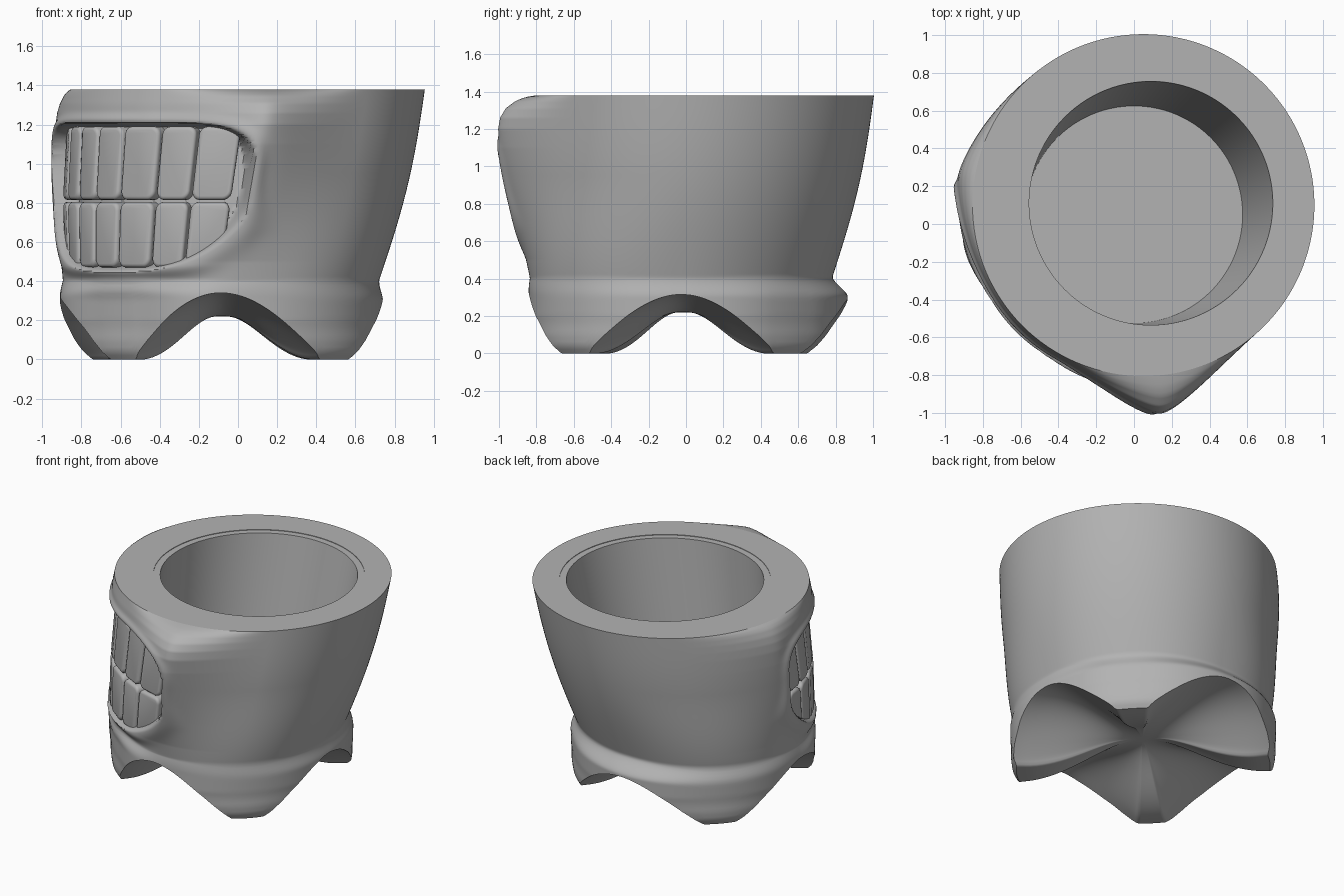
import bpy, bmesh, math
from mathutils import Vector

if "Cube" in bpy.data.objects:
    bpy.data.objects.remove(bpy.data.objects["Cube"], do_unlink=True)

TOP = 1.38
WAIST = 0.42      # height where the tub meets the legs
N = 360
MOUTH = 223.5     # direction the mouth faces, in degrees

stone = bpy.data.materials.new("grey stone")
stone.use_nodes = True
stone.diffuse_color = (0.45, 0.45, 0.45, 1)
stone.node_tree.nodes["Principled BSDF"].inputs["Base Color"].default_value = (0.45, 0.45, 0.45, 1)


def finish(name, bm, angle):
    bmesh.ops.recalc_face_normals(bm, faces=bm.faces)
    mesh = bpy.data.meshes.new(name)
    bm.to_mesh(mesh)
    bm.free()
    obj = bpy.data.objects.new(name, mesh)
    bpy.context.collection.objects.link(obj)
    mesh.materials.append(stone)
    bpy.ops.object.select_all(action='DESELECT')
    obj.select_set(True)
    bpy.context.view_layer.objects.active = obj
    bpy.ops.object.shade_smooth_by_angle(angle=math.radians(angle))


def loft(name, rings, sharp_row):
    """Skin a stack of closed rings, cap both ends, crease one ring."""
    bm = bmesh.new()
    rows = [[bm.verts.new(p) for p in ring] for ring in rings]
    for low, high in zip(rows, rows[1:]):
        for i in range(N):
            j = (i + 1) % N
            bm.faces.new((low[i], low[j], high[j], high[i]))
    bm.faces.new(rows[0][::-1])
    bm.faces.new(rows[-1])
    crease = rows[sharp_row]
    for i in range(N):
        bm.edges.get((crease[i], crease[i - 1])).smooth = False
    finish(name, bm, 45)


def table(points, x):
    """Linear interpolation in a short list of pairs."""
    if x <= points[0][0]:
        return points[0][1]
    for (x0, y0), (x1, y1) in zip(points, points[1:]):
        if x <= x1:
            return y0 + (y1 - y0) * (x - x0) / (x1 - x0)
    return points[-1][1]


def smooth(a, b, x):
    t = min(1, max(0, (x - a) / (b - a)))
    return t * t * (3 - 2 * t)


def polar(center, deg, r, z):
    a = math.radians(deg)
    return Vector((center[0] + r * math.cos(a), center[1] + r * math.sin(a), z))


def turn(deg, where):
    """Smallest angle between two directions."""
    return abs((deg - where + 180) % 360 - 180)


def flank(deg):
    """One at the two legs beside the mouth, zero at the others."""
    return max(0, -math.sin(math.radians(2 * deg))) ** 1.5


ANGLES = [360 * i / N for i in range(N)]


def circle(center, r, z):
    return [polar(center, a, r, z) for a in ANGLES]


# Body: a leaning, widening tub, flattened behind the teeth
def center(z):
    t = (z - 0.4) / 0.98
    return (-0.09 + 0.14 * t, -0.03 + 0.13 * t)


def tub_radius(deg, z):
    t = min(1, max(0, (z - 0.4) / 0.98))
    flat = 0.045 * smooth(60, 15, turn(deg, 225)) * smooth(1.32, 1.05, z)
    low = 0.035 * flank(deg) * smooth(0.95, 0.4, z)
    return 0.81 + 0.095 * t + 0.03 * math.sin(math.pi * t) - flat + low


CHEEK = [(0.4, 0), (0.5, 0.015), (0.7, 0.065), (0.95, 0.13), (1.1, 0.17), (1.2, 0.19),
         (1.26, 0.185), (1.31, 0.16), (1.35, 0.11), (1.37, 0.06), (TOP, 0)]


def cheek(deg, z):
    """Pointed bulges at both mouth corners."""
    total = 0
    for where, amount, width in ((276, 1.0, 35), (169, 0.36, 44)):
        d = math.hypot(turn(deg, where), 3) - 1.5
        total += amount * max(0, 1 - d / width) ** 2
    return total * table(CHEEK, z) * 1.06


def mouth_field(deg, z):
    """Below one inside the grin outline."""
    u = turn(deg, MOUTH) / 51
    v = (z - 0.83) / 0.375
    side = u ** (2.8 + 4 * smooth(-0.5, 0.4, v))
    return (side + (v ** 4 if v > 0 else v ** 2)) ** 0.4


def body_point(deg, z):
    f = mouth_field(deg, z)
    base = tub_radius(deg, z)
    fade = smooth(TOP, TOP - 0.08, z) * smooth(0.38, 0.48, z)
    lip = base + cheek(deg, z) + 0.018 * fade * math.exp(-((f - 1.08) / 0.12) ** 2)
    # Soft groove under the chin
    chin = smooth(50, 15, turn(deg, 225))
    lip -= 0.03 * chin * math.exp(-((z - 0.4) / 0.05) ** 2)
    inside = 1 - smooth(0.92, 1.03, f)
    return polar(center(z), deg, lip + (base - 0.09 - lip) * inside, z)


# Base: four legs joined by arches, vaulted underneath
BASE = (-0.085, -0.015)
LEG = [(0, 0.755), (0.04, 0.785), (0.1, 0.805), (0.2, 0.822), (0.33, 0.825)]


def arch(deg):
    c = (1 + math.cos(math.radians(4 * deg))) / 2
    c = max(0, (c - 0.07) / 0.93) ** 0.75
    return c * (0.315 - 0.025 * math.sin(math.radians(deg)))


def base_radius(deg, z):
    corner = (1 - math.cos(math.radians(4 * deg))) / 2
    back = 0.055 * max(0, math.sin(math.radians(deg))) ** 2
    slim = 0.03 * corner * smooth(0, 0.2, z)
    chin = 0.04 * smooth(40, 10, turn(deg, 225))
    heel = 0.025 * smooth(40, 10, turn(deg, 45))
    return (table(LEG, z) + (1 - 0.6 * corner) * back - slim - chin + heel
            + 0.07 * flank(deg))


def leg_point(deg, z):
    """Leg surface flowing into the tub at the waist."""
    return polar(BASE, deg, base_radius(deg, z), z).lerp(
        body_point(deg, z), smooth(0.3, WAIST, z))


rings = []
steps = 24
for i in range(1, steps + 1):
    s = i / steps
    w = smooth(0.05, 0.86, s)
    rings.append([polar(BASE, a, s * base_radius(a, arch(a)), 0).lerp(
        leg_point(a, arch(a)), s ** 6) for a in ANGLES])
    for a, p in zip(ANGLES, rings[-1]):
        p.z = 0.22 * (1 - w) + arch(a) * w
for i in range(1, 21):
    rings.append([leg_point(a, arch(a) + (WAIST - arch(a)) * i / 20) for a in ANGLES])
rows = 120
for i in range(1, rows + 1):
    rings.append([body_point(a, WAIST + (TOP - WAIST) * i / rows) for a in ANGLES])
rim_row = len(rings) - 1

# Rim step and tilted planting hollow
hollow = (0.09, 0.11)
rings += [circle(hollow, 0.69, TOP), circle(hollow, 0.69, TOP - 0.004),
          circle(hollow, 0.645, TOP - 0.004), circle((0.0, 0.05), 0.575, 0.47)]
loft("planter_body", rings, rim_row)


# Teeth: rounded blocks bent around the mouth
def tooth(name, start, end, low, high):
    bm = bmesh.new()
    bmesh.ops.create_cube(bm, size=1)
    width = math.radians(end - start - 0.8) * 0.88
    for v in bm.verts:
        v.co = Vector((v.co.x * width, v.co.y * 0.14, v.co.z * (high - low)))
    bmesh.ops.bevel(bm, geom=[e for e in bm.edges if abs(e.verts[0].co.y - e.verts[1].co.y) > 0.1],
                    offset=0.045, segments=5, profile=0.5, affect='EDGES')
    front = [f for f in bm.faces if all(v.co.y > 0.06 for v in f.verts)]
    bmesh.ops.bevel(bm, geom=list({e for f in front for e in f.edges}),
                    offset=0.02, segments=3, profile=0.5, affect='EDGES')
    for v in bm.verts:
        z = v.co.z + (low + high) / 2
        deg = (start + end) / 2 + math.degrees(v.co.x / 0.88)
        r = tub_radius(deg, z) + 0.25 * cheek(deg, z) - 0.085 + v.co.y
        v.co = polar(center(z), deg, r, z)
    finish(name, bm, 50)


EDGES = [175, 186, 198, 211, 225, 241, 255, 270]
for i, (a, b) in enumerate(zip(EDGES, EDGES[1:])):
    tooth(f"upper_tooth_{i + 1}", a, b, 0.815, 1.19)
    tooth(f"lower_tooth_{i + 1}", a, b, 0.47, 0.805)
